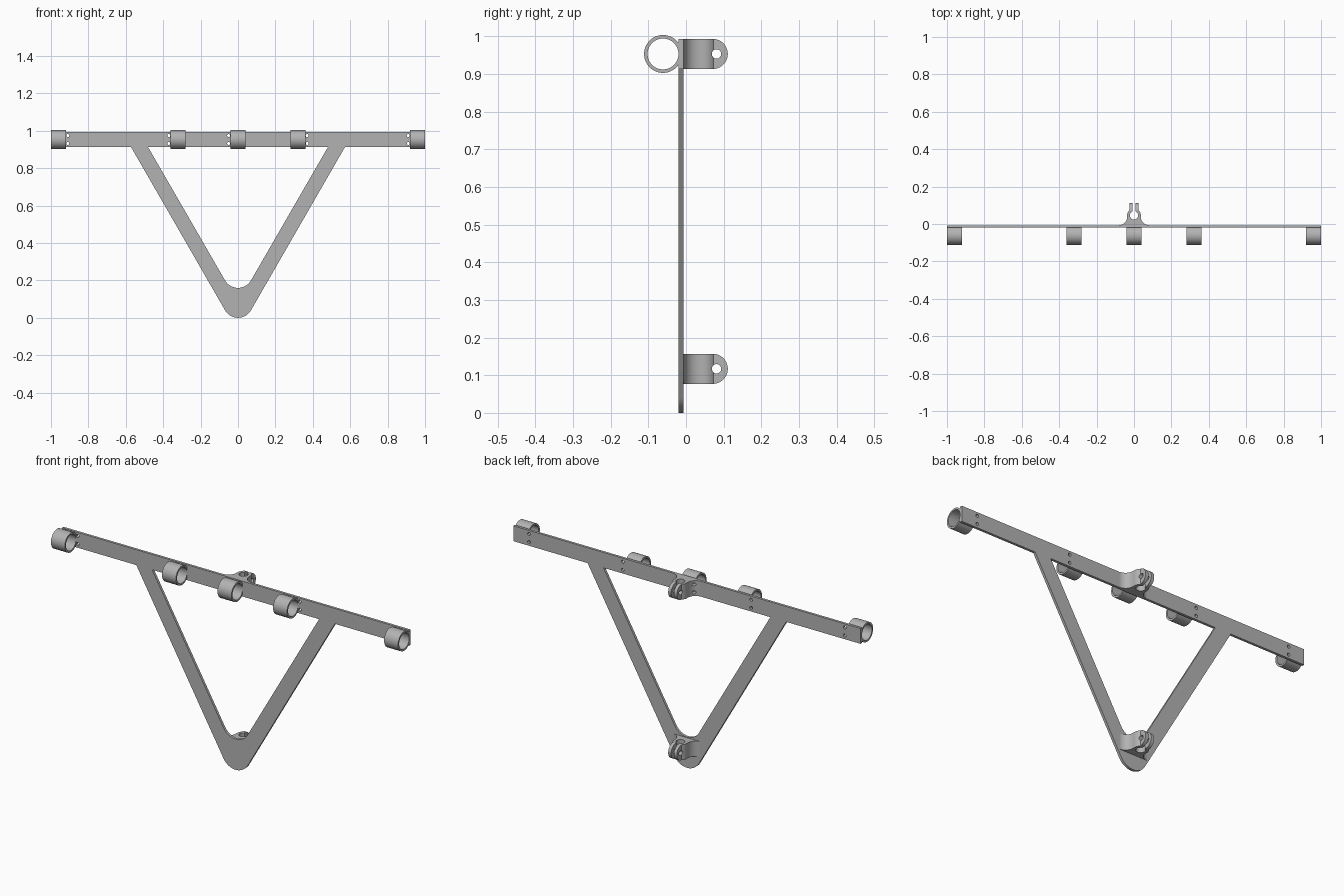
import bpy
from math import cos, sin, radians
from mathutils import Matrix, Vector

cube = bpy.data.objects.get("Cube")
if cube:
    bpy.data.objects.remove(cube, do_unlink=True)

steel = bpy.data.materials.new("grey steel")
steel.use_nodes = True
GREY = (0.45, 0.45, 0.45, 1)
steel.diffuse_color = GREY
steel.node_tree.nodes["Principled BSDF"].inputs["Base Color"].default_value = GREY

# Directions in which a flat profile may lie
FLAT = Matrix.Identity(3)
FRONT = Matrix(((1, 0, 0), (0, 0, -1), (0, 1, 0)))   # profile in x, z
SIDE = Matrix(((0, 0, 1), (1, 0, 0), (0, 1, 0)))     # profile in y, z


def arc(cx, cy, r, start, end, steps=16):
    angles = [radians(start + (end - start) * i / steps) for i in range(steps + 1)]
    return [(cx + r * cos(a), cy + r * sin(a)) for a in angles]


def circle(cx, cy, r, steps=48):
    return arc(cx, cy, r, 0, 360, steps)[:-1]


def mirrored(half):
    return half + [(-x, y) for x, y in reversed(half) if abs(x) > 1e-6]


def prism(name, loops, depth, axes, centre):
    """Fill the loops (inner ones become holes) and extrude both ways."""
    curve = bpy.data.curves.new(name, "CURVE")
    curve.dimensions = "2D"
    curve.fill_mode = "BOTH"
    curve.extrude = depth / 2
    for points in loops:
        spline = curve.splines.new("POLY")
        spline.points.add(len(points) - 1)
        for p, (x, y) in zip(spline.points, points):
            p.co = (x, y, 0, 1)
        spline.use_cyclic_u = True
    ob = bpy.data.objects.new(name, curve)
    bpy.context.collection.objects.link(ob)
    select(ob)
    bpy.ops.object.convert(target="MESH")
    ob = bpy.context.object
    ob.data.transform(axes.to_4x4())
    ob.location = centre
    bpy.ops.object.mode_set(mode="EDIT")
    bpy.ops.mesh.select_all(action="SELECT")
    bpy.ops.mesh.remove_doubles(threshold=0.00001)
    bpy.ops.mesh.normals_make_consistent(inside=False)
    bpy.ops.object.mode_set(mode="OBJECT")
    ob.data.materials.clear()
    ob.data.materials.append(steel)
    return ob


def select(ob):
    bpy.ops.object.select_all(action="DESELECT")
    ob.select_set(True)
    bpy.context.view_layer.objects.active = ob


def smooth(ob):
    select(ob)
    bpy.ops.object.shade_smooth_by_angle(angle=radians(30))


def cut(ob, cutter, operation):
    bpy.context.view_layer.update()
    select(ob)
    mod = ob.modifiers.new("cut", "BOOLEAN")
    mod.operation = operation
    mod.solver = "EXACT"
    mod.object = cutter
    bpy.ops.object.modifier_apply(modifier=mod.name)
    bpy.data.objects.remove(cutter, do_unlink=True)


BAR_Z, BAR_H = 0.953, 0.04
BACK_Y = -0.007
LOW_Z = 0.117
low, high = BAR_Z - BAR_H, BAR_Z + BAR_H

# Flat frame: bar and V brace with its opening and bolt holes
outline = mirrored(arc(0, 0.08, 0.08, -90, -30)
                   + [(0.572, low), (1, low), (1, high)])
opening = mirrored(arc(0, 0.24, 0.08, -90, -30) + [(0.481, low)])
bolt_holes = [circle(x, BAR_Z + dz, 0.008, 16)
              for x in (-0.91, -0.37, -0.05, 0.37, 0.91) for dz in (-0.021, 0.021)]
frame = prism("flat_frame", [outline, opening] + bolt_holes, 0.013, FRONT,
              (0, BACK_Y - 0.0065, 0))
smooth(frame)

# Tube rings along the front of the bar
for i, x in enumerate((-0.96, -0.32, 0, 0.32, 0.96)):
    ring = prism(f"tube_ring_{i + 1}", [circle(0, 0, 0.0503), circle(0, 0, 0.041)],
                 0.08, SIDE, (x, -0.061, BAR_Z))
    smooth(ring)

# Split clamps on the back: flared foot, round hub, two rounded lugs
half = ([(0.08, BACK_Y)] + arc(0.08, 0.037, 0.043, 270, 180)
        + arc(0, 0.046, 0.037, 0, 48)
        + [(0.025, 0.112), (0.008, 0.112)]
        + arc(0, 0.046, 0.022, 68, -90, 24))
lug_side = [(-0.02, -0.04), (0.071, -0.04)] + arc(0.071, 0, 0.04, -90, 90, 32)[1:] + [(-0.02, 0.04)]
for name, z in (("upper_clamp", BAR_Z), ("lower_clamp", LOW_Z)):
    clamp = prism(name, [mirrored(half)], 0.1, FLAT, (0, 0, z))
    shape = prism("lug_cutter", [lug_side, circle(0.081, 0, 0.0125, 24)], 0.3, SIDE, (0, 0, z))
    cut(clamp, shape, "INTERSECT")
    if z == BAR_Z:
        for dz in (-0.021, 0.021):
            drill = prism("drill_cutter", [circle(-0.05, z + dz, 0.008, 16)], 0.2, FRONT, (0, 0, 0))
            cut(clamp, drill, "DIFFERENCE")
    smooth(clamp)
